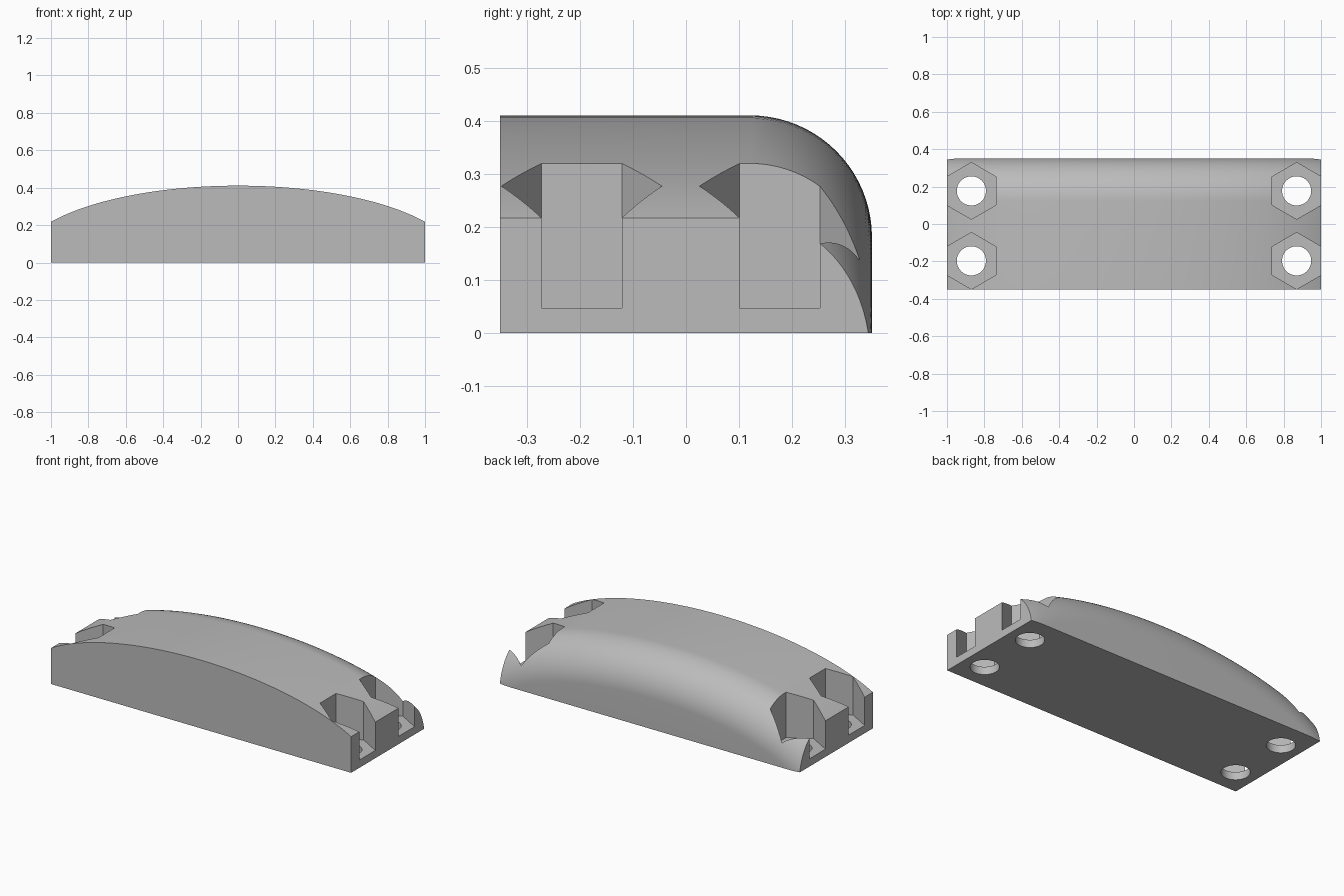
import bpy, bmesh, math
from mathutils import Matrix, Vector

if "Cube" in bpy.data.objects:
    bpy.data.objects.remove(bpy.data.objects["Cube"], do_unlink=True)

HALF_DEPTH = 0.351
CROWN, REACH = 0.411, 1.1787     # semi-axes of the elliptical crown
FILLET = 0.23                    # radius of the rounded back edge
COLUMNS, ARC = 64, 20

grey = bpy.data.materials.new("plain_grey")
grey.use_nodes = True
colour = (0.5, 0.5, 0.5, 1)
grey.diffuse_color = colour
grey.node_tree.nodes["Principled BSDF"].inputs["Base Color"].default_value = colour


def crown_height(x, inset):
    """Height at x of the crown ellipse moved inwards by inset."""
    low, high = 0.15, math.pi / 2
    for _ in range(40):
        t = (low + high) / 2
        normal = Vector((math.cos(t) / REACH, math.sin(t) / CROWN)).normalized()
        point = Vector((REACH * math.cos(t), CROWN * math.sin(t))) - normal * inset
        if point.x > abs(x):
            low = t
        else:
            high = t
    return point.y


def fillet_point(x, angle):
    y = HALF_DEPTH - FILLET + FILLET * math.sin(angle)
    return y, crown_height(x, FILLET * (1 - math.cos(angle)))


def section(x):
    """Closed side profile at x: flat front, crown, rounded back."""
    end = math.pi / 2
    if fillet_point(x, end)[1] < 0.003:
        low, high = 0, end
        for _ in range(25):
            end = (low + high) / 2
            if fillet_point(x, end)[1] < 0.003:
                high = end
            else:
                low = end
    arc = [fillet_point(x, end * i / ARC) for i in range(ARC + 1)]
    return [(-HALF_DEPTH, 0), (-HALF_DEPTH, crown_height(x, 0))] + arc + [(arc[-1][0], 0)]


def make_object(name, bm):
    bmesh.ops.recalc_face_normals(bm, faces=bm.faces[:])
    mesh = bpy.data.meshes.new(name)
    bm.to_mesh(mesh)
    bm.free()
    obj = bpy.data.objects.new(name, mesh)
    bpy.context.collection.objects.link(obj)
    mesh.materials.append(grey)
    return obj


def prism(name, sides, radius, x, y, bottom, top, turn=0):
    bm = bmesh.new()
    place = Matrix.Translation((x, y, (bottom + top) / 2)) @ Matrix.Rotation(turn, 4, "Z")
    bmesh.ops.create_cone(bm, cap_ends=True, segments=sides, radius1=radius,
                          radius2=radius, depth=top - bottom, matrix=place)
    obj = make_object(name, bm)
    obj.hide_render = True
    return obj


# Crowned block, lofted from one end to the other
bm = bmesh.new()
rings = []
for i in range(COLUMNS + 1):
    x = math.sin((i / COLUMNS - 0.5) * math.pi)
    rings.append([bm.verts.new((x, y, z)) for y, z in section(x)])
for a, b in zip(rings, rings[1:]):
    for j in range(len(a)):
        k = (j + 1) % len(a)
        bm.faces.new((a[j], a[k], b[k], b[j]))
bm.faces.new(rings[0])
bm.faces.new(rings[-1])
body = make_object("crowned_clamp_block", bm)

# Hexagonal nut pockets open at the ends, and round bolt holes
cutters = []
for side in (-1, 1):
    for y in (-0.197, 0.177):
        x = side * 0.8695
        cutters.append(prism("nut_pocket", 6, 0.1515, x, y, 0.047, 0.6, math.pi / 6))
        if abs(max(v.co.y for v in cutters[-1].data.vertices) - y) < 0.15:
            cutters[-1].data.transform(Matrix.Translation((x, y, 0))
                                       @ Matrix.Rotation(math.pi / 6, 4, "Z")
                                       @ Matrix.Translation((-x, -y, 0)))
        cutters.append(prism("bolt_hole", 48, 0.078, x, y, -0.1, 0.2))

bpy.ops.object.select_all(action="DESELECT")
body.select_set(True)
bpy.context.view_layer.objects.active = body
for cutter in cutters:
    cut = body.modifiers.new("cut", "BOOLEAN")
    cut.operation = "DIFFERENCE"
    cut.solver = "EXACT"
    cut.object = cutter
    bpy.ops.object.modifier_apply(modifier=cut.name)
    bpy.data.objects.remove(cutter, do_unlink=True)

bpy.ops.object.shade_smooth_by_angle(angle=math.radians(30))
